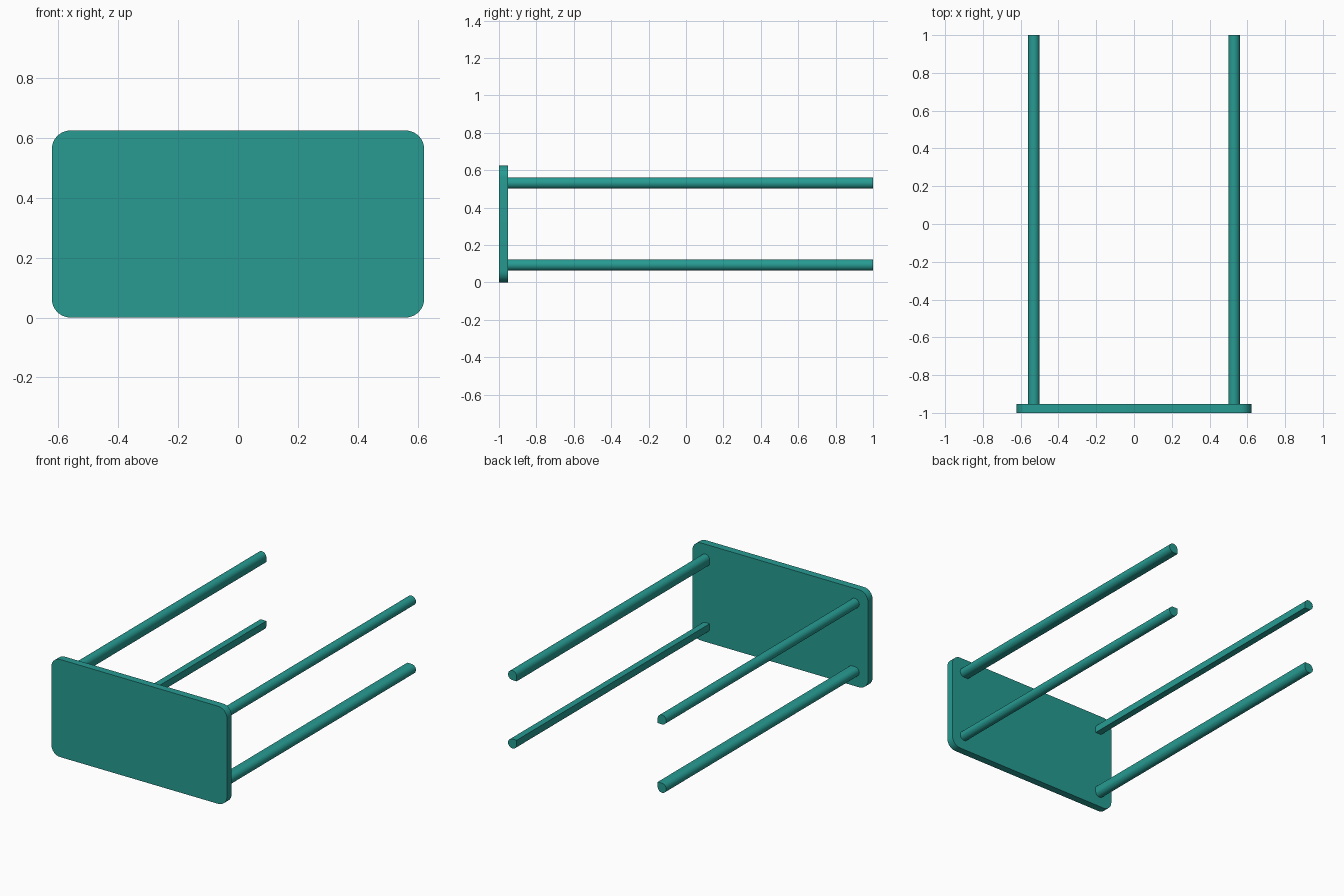
import bpy, bmesh
from math import cos, sin, pi

if "Cube" in bpy.data.objects:
    bpy.data.objects.remove(bpy.data.objects["Cube"])

HALF_W, HEIGHT, THICK = 0.622, 0.625, 0.047
CORNER_R = 0.062
LEG_R, LEG_X, LEG_DZ = 0.0305, 0.53, 0.219
MID_Z = HEIGHT / 2

teal = bpy.data.materials.new("teal")
teal.diffuse_color = (0.02, 0.33, 0.29, 1)
teal.use_nodes = True
teal.node_tree.nodes["Principled BSDF"].inputs["Base Color"].default_value = teal.diffuse_color


def rounded_profile(hx, hz, r, steps, sharp=None):
    """Rectangle with rounded corners; the corner with signs 'sharp' stays square."""
    pts = []
    for q, (sx, sz) in enumerate([(1, 1), (-1, 1), (-1, -1), (1, -1)]):
        if (sx, sz) == sharp:
            pts.append((sx * hx, sz * hz))
            continue
        for i in range(steps + 1):
            a = (q + i / steps) * pi / 2
            pts.append((sx * (hx - r) + r * cos(a), sz * (hz - r) + r * sin(a)))
    return pts


def extrude_along_y(name, profile, cx, cz, y0, y1):
    bm = bmesh.new()
    face = bm.faces.new([bm.verts.new((cx + x, y0, cz + z)) for x, z in profile])
    ext = bmesh.ops.extrude_face_region(bm, geom=[face])
    verts = [g for g in ext["geom"] if isinstance(g, bmesh.types.BMVert)]
    bmesh.ops.translate(bm, verts=verts, vec=(0, y1 - y0, 0))
    bmesh.ops.remove_doubles(bm, verts=bm.verts, dist=1e-5)
    bmesh.ops.recalc_face_normals(bm, faces=bm.faces)
    mesh = bpy.data.meshes.new(name)
    bm.to_mesh(mesh)
    bm.free()
    mesh.materials.append(teal)
    obj = bpy.data.objects.new(name, mesh)
    bpy.context.collection.objects.link(obj)
    bpy.ops.object.select_all(action='DESELECT')
    obj.select_set(True)
    bpy.context.view_layer.objects.active = obj
    bpy.ops.object.shade_smooth_by_angle(angle=pi / 6)
    return obj


# Table top, standing on its long edge
extrude_along_y("table_top", rounded_profile(HALF_W, MID_Z, CORNER_R, 8),
                0, MID_Z, -1, -1 + THICK)

# Four round legs, each with one square corner facing the table's middle
for sx, side in ((-1, "left"), (1, "right")):
    for sz, level in ((-1, "lower"), (1, "upper")):
        profile = rounded_profile(LEG_R, LEG_R, LEG_R, 8, sharp=(-sx, -sz))
        extrude_along_y(f"{level}_{side}_leg", profile,
                        sx * LEG_X, MID_Z + sz * LEG_DZ, -1 + THICK, 1)
